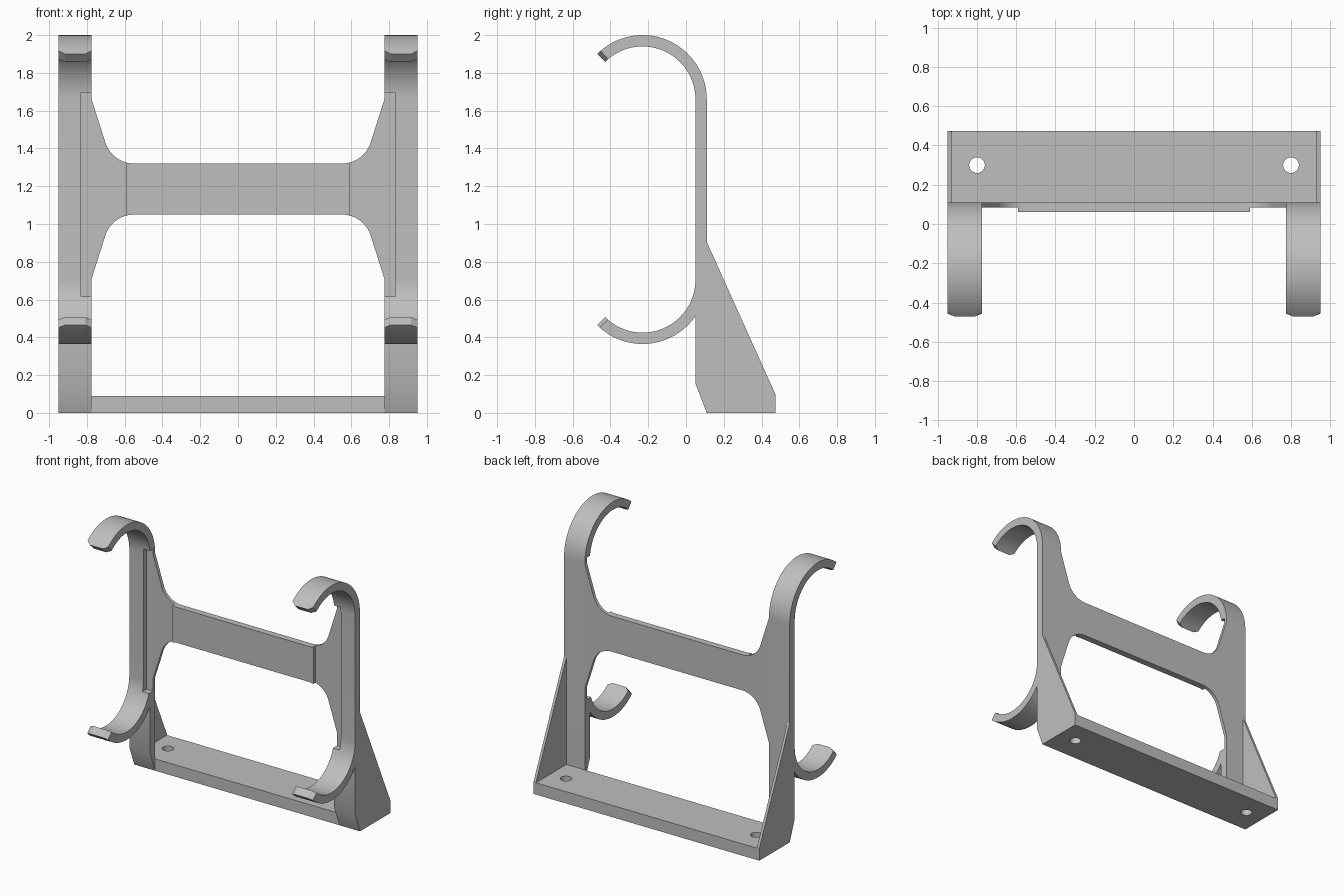
import bpy, bmesh
from math import sin, cos, radians, asin, degrees
from mathutils import Vector

if "Cube" in bpy.data.objects:
    bpy.data.objects.remove(bpy.data.objects["Cube"])

grey = bpy.data.materials.new("plain grey")
grey.use_nodes = True
COLOUR = (0.52, 0.52, 0.52, 1)
grey.diffuse_color = COLOUR
grey.node_tree.nodes["Principled BSDF"].inputs["Base Color"].default_value = COLOUR


def arc(cu, cv, r, a0, a1, n=32):
    """Points of an arc, angles in degrees."""
    steps = [radians(a0 + (a1 - a0) * i / n) for i in range(n + 1)]
    return [(cu + r * cos(a), cv + r * sin(a)) for a in steps]


def prism(name, pts, axis, lo, hi, chamfer=None):
    """Extrude a flat outline along x (outline in y, z), y (x, z) or z (x, y)."""
    def place(p, h):
        return Vector({"x": (h, *p), "y": (p[0], h, p[1]), "z": (*p, h)}[axis])
    bm = bmesh.new()
    verts = [bm.verts.new(place(p, lo)) for p in pts]
    face = bm.faces.new(verts)
    moved = bmesh.ops.extrude_face_region(bm, geom=[face])["geom"]
    shift = place((0, 0), hi - lo)
    bmesh.ops.translate(bm, vec=shift, verts=[v for v in moved if isinstance(v, bmesh.types.BMVert)])
    bmesh.ops.recalc_face_normals(bm, faces=bm.faces)
    if chamfer:
        edges = [e for e in bm.edges if chamfer(e)]
        bmesh.ops.bevel(bm, geom=edges, offset=0.034, segments=1, affect="EDGES")
    mesh = bpy.data.meshes.new(name)
    bm.to_mesh(mesh)
    bm.free()
    mesh.materials.append(grey)
    obj = bpy.data.objects.new(name, mesh)
    bpy.context.collection.objects.link(obj)
    return obj


def activate(obj):
    bpy.ops.object.select_all(action="DESELECT")
    obj.select_set(True)
    bpy.context.view_layer.objects.active = obj


def cut(obj, cutter):
    activate(obj)
    mod = obj.modifiers.new("cut", "BOOLEAN")
    mod.operation, mod.solver, mod.object = "DIFFERENCE", "EXACT", cutter
    bpy.ops.object.modifier_apply(modifier=mod.name)
    bpy.data.objects.remove(cutter)


def mirror(obj):
    obj.modifiers.new("mirror", "MIRROR").use_axis[0] = True


# Hook strap: two curled arms and a straight post running to the floor
CY, TOP, LOW = -0.23, 1.66, 0.705
R_OUT, R_IN = 0.34, 0.28
FRONT, BACK = CY + R_IN, CY + R_OUT
IN, OUT = 0.775, 0.95
meet = -degrees(asin((1 - (R_IN / R_OUT) ** 2) ** 0.5))
strap_outline = (
    arc(CY, TOP, R_OUT, 135, 0)
    + [(BACK, 0), (FRONT, 0.155)]
    + arc(CY, LOW, R_OUT, meet, -135)
    + arc(CY, LOW, R_IN, -135, 0)
    + arc(CY, TOP, R_IN, 0, 135)
)


def tip_corner(e):
    a, b = (v.co for v in e.verts)
    return abs(a.x - b.x) < 1e-5 and max(a.y, b.y) < -0.42 and abs(a.y - b.y) > 0.035


strap = prism("hook_strap", strap_outline, "x", IN, OUT, tip_corner)

# Shallow pocket in the strap that receives the cross panel
PANEL = 0.085
pocket = [(IN - 0.05, 0.615), (0.83, 0.615), (0.83, 1.695), (IN - 0.05, 1.695)]
cut(strap, prism("pocket_cutter", pocket, "y", -0.1, PANEL))
activate(strap)
bpy.ops.object.shade_smooth_by_angle(angle=radians(25))
mirror(strap)

# Flared end of the cross panel
MID, HALF, R = 1.185, 0.135, 0.16
upper = arc(0.55, HALF + R, R, -90, -17.7, 16) + [(IN, 0.475)]
flare_outline = [(u, MID + v) for u, v in upper] + [(u, MID - v) for u, v in reversed(upper)]
flare = prism("panel_flare", flare_outline, "y", PANEL, BACK)
activate(flare)
bpy.ops.object.shade_smooth_by_angle(angle=radians(25))
mirror(flare)

# Thicker middle bar, following the start of the flare curve
near = [(0.0, HALF)] + [p for p in upper if p[0] < 0.592]
near.append((0.592, HALF + R - (R * R - 0.042 ** 2) ** 0.5))
half = [(u, MID + v) for u, v in near] + [(u, MID - v) for u, v in reversed(near)]
bar_outline = half[1:-1] + [(-u, v) for u, v in reversed(half[1:-1])]
prism("middle_bar", bar_outline, "y", 0.06, BACK)

# Base plate with two screw holes
REAR = 0.475
base = prism("base_plate", [(-OUT, BACK), (OUT, BACK), (OUT, REAR), (-OUT, REAR)], "z", 0, 0.09)
for side in (-1, 1):
    cut(base, prism("hole_cutter", arc(side * 0.8, 0.3, 0.04, 0, 348.75, 31), "z", -0.1, 0.2))
activate(base)
bpy.ops.object.shade_smooth_by_angle(angle=radians(25))

# Thin triangular side gusset
gusset = prism("side_gusset", [(BACK, 0), (REAR, 0), (REAR, 0.095), (BACK, 0.905)], "x", 0.93, OUT)
mirror(gusset)
